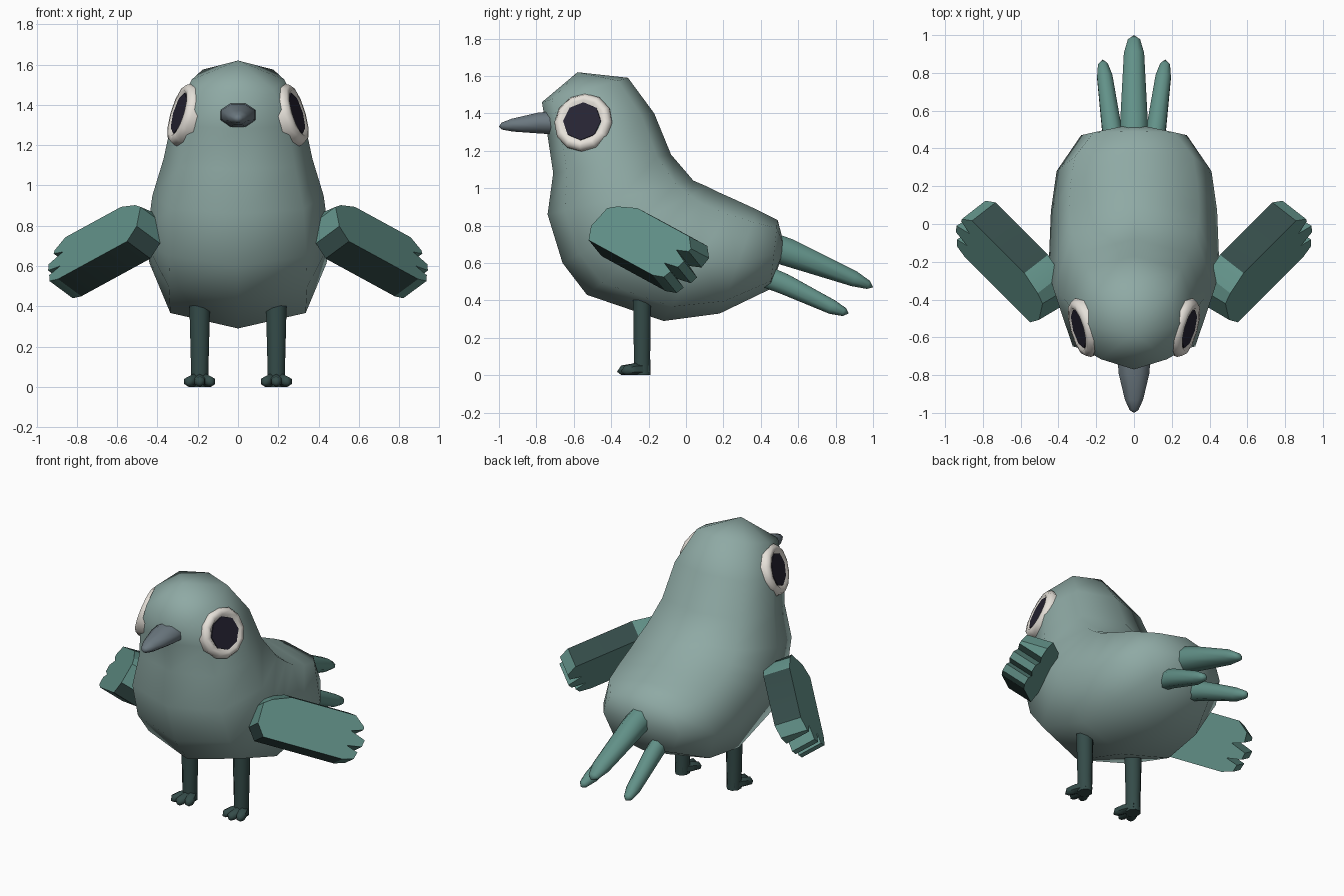
import bpy, bmesh, math
from mathutils import Vector, Matrix

if "Cube" in bpy.data.objects:
    bpy.data.objects.remove(bpy.data.objects["Cube"])


def material(name, srgb):
    m = bpy.data.materials.new(name)
    lin = [((c + 0.055) / 1.055) ** 2.4 if c > 0.04 else c / 12.92 for c in srgb]
    m.diffuse_color = (*lin, 1)
    m.use_nodes = True
    m.node_tree.nodes["Principled BSDF"].inputs["Base Color"].default_value = m.diffuse_color
    return m


SAGE = material("sage body", (0.56, 0.665, 0.645))
TEAL = material("teal feather", (0.385, 0.57, 0.535))
DARK = material("dark green", (0.205, 0.295, 0.285))
GREY = material("beak grey", (0.42, 0.47, 0.50))
WHITE = material("eye white", (0.90, 0.88, 0.85))
BLACK = material("pupil dark", (0.15, 0.14, 0.20))


def finish(name, bm, mats, angle=None):
    bmesh.ops.recalc_face_normals(bm, faces=bm.faces)
    me = bpy.data.meshes.new(name)
    bm.to_mesh(me)
    bm.free()
    for m in mats:
        me.materials.append(m)
    ob = bpy.data.objects.new(name, me)
    bpy.context.collection.objects.link(ob)
    if angle:
        bpy.ops.object.select_all(action='DESELECT')
        ob.select_set(True)
        bpy.context.view_layer.objects.active = ob
        bpy.ops.object.shade_smooth_by_angle(angle=math.radians(angle))
    return ob


def loft(name, rings, mat, start=None, end=None, angle=60):
    """Skin a list of rings, closing each end with a pole or a flat cap."""
    bm = bmesh.new()
    rows = [[bm.verts.new(p) for p in r] for r in rings]
    n = len(rows[0])
    for a, b in zip(rows, rows[1:]):
        for i in range(n):
            j = (i + 1) % n
            bm.faces.new((a[i], a[j], b[j], b[i]))
    for row, pole in ((rows[0], start), (rows[-1], end)):
        if pole is None:
            bm.faces.new(row)
        else:
            p = bm.verts.new(pole)
            for i in range(n):
                bm.faces.new((row[i], row[(i + 1) % n], p))
    return finish(name, bm, [mat], angle)


def tube(name, path, mat, sides=8, tip=None, angle=60):
    """Tapered tube; path rows are (centre, side radius, other radius)."""
    axis = (Vector(path[-1][0]) - Vector(path[0][0])).normalized()
    u = Vector((1, 0, 0))
    u = (u - axis * u.dot(axis)).normalized()
    v = axis.cross(u)
    rings = []
    for c, ru, rv in path:
        ts = [2 * math.pi * (i + 0.5) / sides for i in range(sides)]
        rings.append([Vector(c) + u * ru * math.cos(t) + v * rv * math.sin(t) for t in ts])
    return loft(name, rings, mat, end=tip, angle=angle)


# Body: slanted sections from crown to rump (front y, z, back y, z, half width)
sections = [
    (-0.77, 1.46, -0.31, 1.59, 0.23), (-0.74, 1.28, -0.17, 1.40, 0.325),
    (-0.71, 1.08, -0.08, 1.18, 0.37), (-0.74, 0.86, 0.04, 1.04, 0.425),
    (-0.66, 0.60, 0.11, 1.01, 0.445), (-0.53, 0.43, 0.17, 0.98, 0.45),
    (-0.12, 0.29, 0.26, 0.94, 0.44), (0.18, 0.33, 0.38, 0.885, 0.41),
    (0.45, 0.46, 0.49, 0.83, 0.28)]
rings = []
for fy, fz, by, bz, w in sections:
    f, b = Vector((0, fy, fz)), Vector((0, by, bz))
    ring = []
    for i in range(8):
        t = math.pi * i / 4
        k = 1.08 if i % 2 else 1.0
        ring.append((f + b) / 2 + (b - f) / 2 * math.cos(t) * k + Vector((w * math.sin(t) * k, 0, 0)))
    rings.append(ring)
loft("body", rings, SAGE, start=(0, -0.58, 1.62), end=(0, 0.53, 0.68), angle=80)

# Beak
tube("beak", [((0, -0.70, 1.35), 0.095, 0.068), ((0, -0.79, 1.348), 0.088, 0.06),
              ((0, -0.93, 1.337), 0.052, 0.037), ((0, -0.985, 1.332), 0.025, 0.02)],
     GREY, tip=(0, -1.0, 1.33))

# Tail feathers
tube("tail_feather_middle", [((0, 0.40, 0.705), 0.08, 0.085), ((0, 0.55, 0.655), 0.078, 0.08),
                             ((0, 0.90, 0.515), 0.058, 0.045), ((0, 0.975, 0.483), 0.035, 0.025)],
     TEAL, tip=(0, 1.0, 0.47))
for s, side in ((1, "right"), (-1, "left")):
    tube("tail_feather_" + side,
         [((s * 0.10, 0.38, 0.545), 0.055, 0.065), ((s * 0.12, 0.52, 0.49), 0.055, 0.06),
          ((s * 0.155, 0.78, 0.365), 0.044, 0.042), ((s * 0.165, 0.845, 0.338), 0.028, 0.025)],
         TEAL, tip=(s * 0.165, 0.87, 0.33))


# Eyes: white rim, white backing and flat pupil facing outwards
def eye(s, side):
    normal = Vector((s, -0.28, 0.30)).normalized()
    place = Matrix.Translation((s * 0.272, -0.55, 1.352)) @ normal.to_track_quat('Z', 'Y').to_matrix().to_4x4()
    profile = [(0.155, -0.05), (0.16, 0.0), (0.145, 0.026), (0.118, 0.03), (0.098, 0.012)]
    rim = [[place @ Vector((r * math.cos(t), r * math.sin(t), h))
            for t in (math.pi * i / 6 for i in range(12))] for r, h in profile]
    loft("eye_rim_" + side, rim, WHITE)
    bm = bmesh.new()
    pts = [(0.105 * math.cos(math.pi * i / 4), 0.105 * math.sin(math.pi * i / 4)) for i in range(8)]
    low = [bm.verts.new(place @ Vector((x, y, 0.016))) for x, y in pts]
    top = [bm.verts.new(place @ Vector((x, y, 0.024))) for x, y in pts]
    bm.faces.new(low)
    bm.faces.new(top)
    for i in range(8):
        bm.faces.new((low[i], low[i - 1], top[i - 1], top[i]))
    finish("pupil_" + side, bm, [BLACK])


# Wings: thick slab with three feather tips and dark long edges
L = Vector((0.66, 0.66, -0.36)).normalized()
H = Vector((0.707, -0.707, 0))
U = H.cross(L)
U = U if U.z > 0 else -U
tilt = math.radians(35)
N = H * math.cos(tilt) + U * math.sin(tilt)
W = U * math.cos(tilt) - H * math.sin(tilt)
outline = [(-0.33, -0.09), (-0.28, -0.165), (0.24, -0.165), (0.31, -0.145), (0.325, -0.10),
           (0.25, -0.075), (0.345, -0.06), (0.355, -0.015), (0.26, 0.02), (0.335, 0.045),
           (0.335, 0.11), (0.27, 0.165), (-0.15, 0.165), (-0.27, 0.12), (-0.32, 0.04)]


def wing(s, side):
    bm = bmesh.new()

    def layer(depth, drop):
        verts = []
        for l, w in outline:
            w2 = w - drop if w > 0.1 else w
            p = Vector((0.645, -0.20, 0.705)) + L * l + W * w2 + N * depth
            verts.append(bm.verts.new((s * p.x, p.y, p.z)))
        return verts
    inner, outer = layer(-0.08, 0), layer(0.08, 0.045)
    bm.faces.new(inner)
    bm.faces.new(outer)
    n = len(outline)
    for i in range(n):
        j = (i + 1) % n
        f = bm.faces.new((inner[i], inner[j], outer[j], outer[i]))
        dl, dw = outline[j][0] - outline[i][0], outline[j][1] - outline[i][1]
        if abs(dl) > 0.3 or (i == 0 and dw < 0):
            f.material_index = 1
    finish("wing_" + side, bm, [TEAL, DARK], 25)


# Legs and three-toed feet
def leg(s, side):
    x = s * 0.19
    tube("leg_" + side, [((x, -0.235, 0.0), 0.045, 0.05), ((x, -0.235, 0.10), 0.047, 0.047),
                         ((x, -0.235, 0.42), 0.056, 0.052)], DARK)
    for k, dx in enumerate((-0.055, 0, 0.055)):
        reach = -0.345 if dx == 0 else -0.325
        tube(f"toe_{side}_{k + 1}",
             [((x, -0.21, 0.034), 0.034, 0.034), ((x + dx * 0.6, -0.275, 0.032), 0.033, 0.032),
              ((x + dx, reach, 0.026), 0.028, 0.026)], DARK, sides=6,
             tip=(x + dx * 1.1, reach - 0.024, 0.018))


for s, side in ((1, "right"), (-1, "left")):
    eye(s, side)
    wing(s, side)
    leg(s, side)
